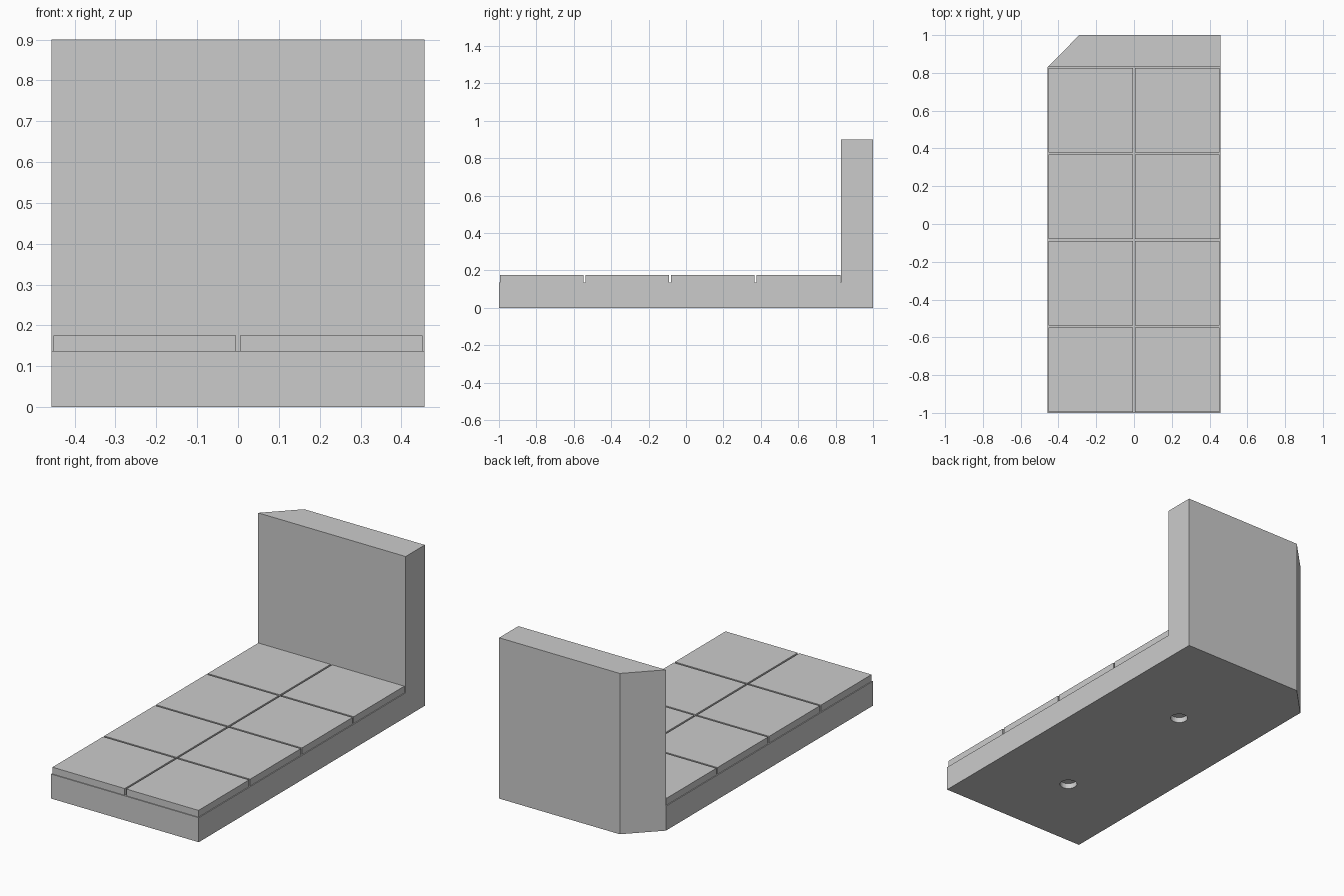
import bpy, bmesh
from mathutils import Vector

if "Cube" in bpy.data.objects:
    bpy.data.objects.remove(bpy.data.objects["Cube"])

grey = bpy.data.materials.new("plain_grey")
grey.use_nodes = True
grey.diffuse_color = (0.6, 0.6, 0.6, 1)
grey.node_tree.nodes["Principled BSDF"].inputs["Base Color"].default_value = grey.diffuse_color

HALF_W = 0.457           # half width of the model
WALL_Y = 0.83            # front face of the wall
BASE_Z, TILE_Z, WALL_Z = 0.137, 0.175, 0.9
PITCH = (WALL_Y + 1) / 4
GAP = 0.01


def add_object(name, bm):
    bmesh.ops.recalc_face_normals(bm, faces=bm.faces)
    mesh = bpy.data.meshes.new(name)
    bm.to_mesh(mesh)
    bm.free()
    mesh.materials.append(grey)
    obj = bpy.data.objects.new(name, mesh)
    bpy.context.collection.objects.link(obj)
    return obj


def extrude_up(bm, faces, height):
    out = bmesh.ops.extrude_face_region(bm, geom=faces)["geom"]
    moved = [g for g in out if isinstance(g, bmesh.types.BMVert)]
    bmesh.ops.translate(bm, verts=moved, vec=(0, 0, height))
    return [g for g in out if isinstance(g, bmesh.types.BMFace)]


# Body: floor slab and chamfered wall footprint, raised in two steps
bm = bmesh.new()
front_l, front_r, wall_l, wall_r, back_l, back_r = [
    bm.verts.new((x, y, 0)) for x, y in (
        (HALF_W, -1), (-HALF_W, -1), (HALF_W, WALL_Y),
        (-HALF_W, WALL_Y), (HALF_W, 1), (-0.29, 1))]
slab = bm.faces.new((front_r, front_l, wall_l, wall_r))
wall = bm.faces.new((wall_r, wall_l, back_l, back_r))
tops = extrude_up(bm, [slab, wall], BASE_Z)
wall_top = max(tops, key=lambda f: f.calc_center_median().y)
extrude_up(bm, [wall_top], WALL_Z - BASE_Z)

# Rectangular groove in the underside
bmesh.ops.recalc_face_normals(bm, faces=bm.faces)
under = min((f for f in bm.faces if f.normal.z < -0.9),
            key=lambda f: f.calc_center_median().y)
bmesh.ops.inset_individual(bm, faces=[under], thickness=0.043)
ring = bmesh.ops.inset_individual(bm, faces=[under], thickness=0.03)["faces"]
extrude_up(bm, ring, 0.03)
body = add_object("base_and_wall", bm)

# Two round sockets in the underside
for i, y in enumerate((-1 + PITCH, -1 + 3 * PITCH)):
    bm = bmesh.new()
    bmesh.ops.create_cone(bm, cap_ends=True, segments=32,
                          radius1=0.045, radius2=0.045, depth=0.06)
    bmesh.ops.translate(bm, verts=bm.verts, vec=(0, y, 0))
    cutter = add_object(f"socket_cutter_{i + 1}", bm)
    cutter.hide_render = True
    cutter.hide_set(True)
    cutter.display_type = 'WIRE'
    cut = body.modifiers.new(f"socket_{i + 1}", 'BOOLEAN')
    cut.operation = 'DIFFERENCE'
    cut.solver = 'EXACT'
    cut.object = cutter

# Apply the cuts and discard the cutters
bpy.context.view_layer.update()
evaluated = body.evaluated_get(bpy.context.evaluated_depsgraph_get())
body.data = bpy.data.meshes.new_from_object(evaluated)
body.modifiers.clear()
for obj in [o for o in bpy.data.objects if o.name.startswith("socket_cutter")]:
    bpy.data.objects.remove(obj)

# Floor tiles: two columns of four, separated by narrow gaps
for row in range(4):
    for side, label in ((1, "left"), (-1, "right")):
        bm = bmesh.new()
        bmesh.ops.create_cube(bm, size=1)
        bmesh.ops.scale(bm, verts=bm.verts,
                        vec=(HALF_W - GAP, PITCH - GAP, TILE_Z - BASE_Z))
        centre = Vector((side * HALF_W / 2, -1 + PITCH * (row + 0.5),
                         (BASE_Z + TILE_Z) / 2))
        bmesh.ops.translate(bm, verts=bm.verts, vec=centre)
        add_object(f"floor_tile_{label}_{row + 1}", bm)
